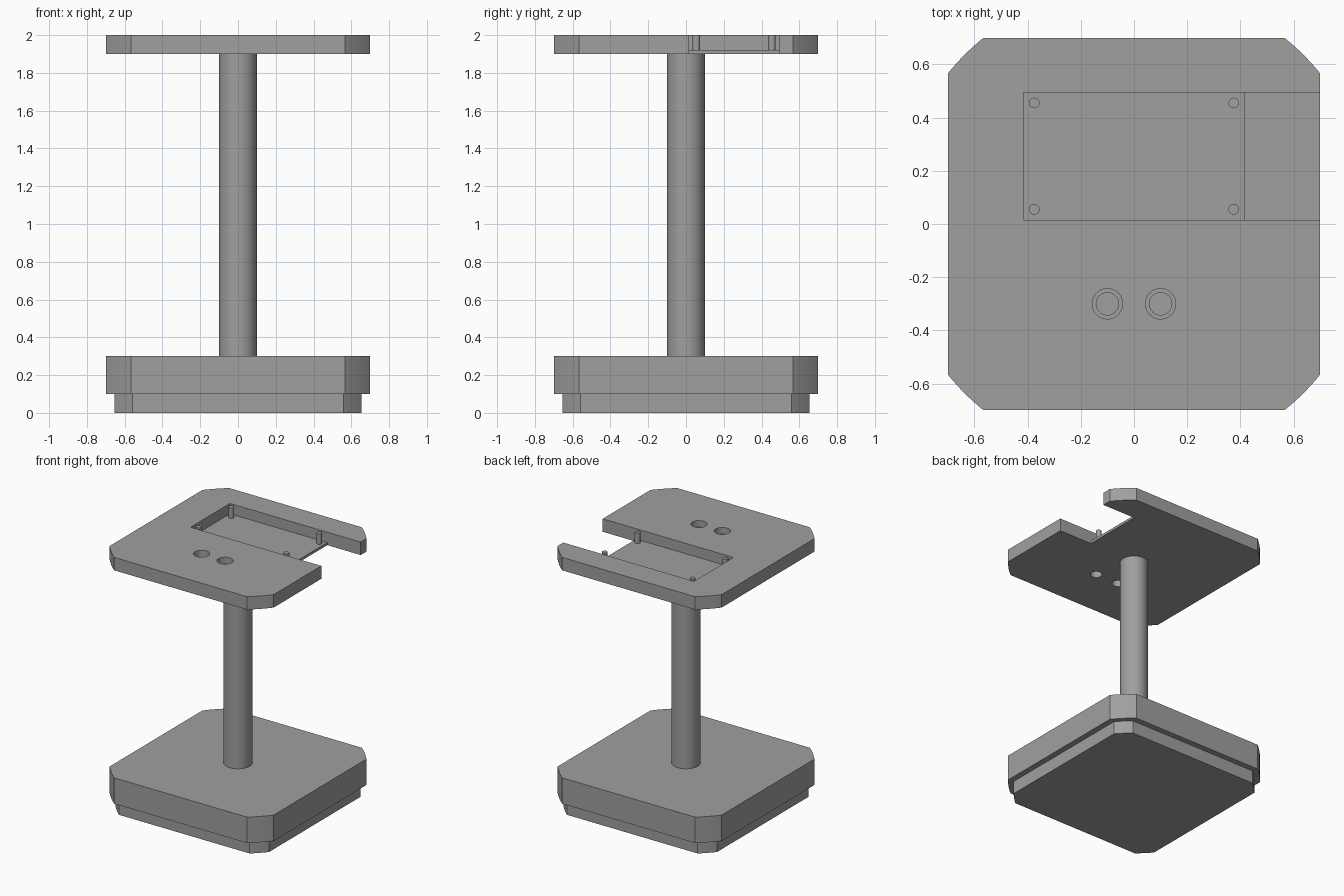
import bpy, bmesh, math

if "Cube" in bpy.data.objects:
    bpy.data.objects.remove(bpy.data.objects["Cube"])

grey = bpy.data.materials.new("plain grey")
grey.diffuse_color = (0.35, 0.35, 0.35, 1)
grey.use_nodes = True
grey.node_tree.nodes["Principled BSDF"].inputs["Base Color"].default_value = grey.diffuse_color


def prism(name, points, place, depth):
    """Extrude a closed outline; place(u, v, d) maps it into space."""
    bm = bmesh.new()
    rings = [[bm.verts.new(place(u, v, d)) for u, v in points] for d in depth]
    n = len(points)
    bm.faces.new(rings[0])
    bm.faces.new(rings[-1])
    for a, b in zip(rings, rings[1:]):
        for i in range(n):
            j = (i + 1) % n
            bm.faces.new((a[i], a[j], b[j], b[i]))
    bmesh.ops.recalc_face_normals(bm, faces=bm.faces)
    mesh = bpy.data.meshes.new(name)
    bm.to_mesh(mesh)
    bm.free()
    mesh.materials.append(grey)
    ob = bpy.data.objects.new(name, mesh)
    bpy.context.collection.objects.link(ob)
    return ob


def circle(r, n=48):
    return [(r * math.cos(math.tau * i / n), r * math.sin(math.tau * i / n)) for i in range(n)]


def activate(ob):
    bpy.ops.object.select_all(action='DESELECT')
    ob.select_set(True)
    bpy.context.view_layer.objects.active = ob


def smooth(ob):
    activate(ob)
    bpy.ops.object.shade_smooth_by_angle(angle=math.radians(30))


def slab(name, half, radius, z0, z1):
    """Square slab whose corners are trimmed by a large circle."""
    start = math.acos(half / radius)
    sweep = math.pi / 2 - 2 * start
    pts = []
    for q in range(4):
        for i in range(9):
            a = q * math.pi / 2 + start + sweep * i / 8
            pts.append((radius * math.cos(a), radius * math.sin(a)))
    return prism(name, pts, lambda u, v, d: (u, v, d), (z0, z1))


def cylinder(name, x, y, r, z0, z1, n=48):
    return prism(name, circle(r, n), lambda u, v, d: (x + u, y + v, d), (z0, z1))


def cut(ob, cutter):
    mod = ob.modifiers.new("cut", 'BOOLEAN')
    mod.operation = 'DIFFERENCE'
    mod.solver = 'EXACT'
    mod.object = cutter
    activate(ob)
    bpy.ops.object.modifier_apply(modifier=mod.name)
    bpy.data.objects.remove(cutter)


# base: foot plate, body and column
smooth(slab("foot_plate", 0.655, 0.86, 0.0, 0.1))
smooth(slab("base_body", 0.70, 0.90, 0.1, 0.3))
smooth(cylinder("column", 0, 0, 0.1, 0.3, 1.9, 64))

# top plate with a shallow tray that opens into a slot on the right edge
top = slab("top_plate", 0.70, 0.90, 1.9, 2.0)
tray = [(-0.415, 1.92), (0.415, 1.92), (0.415, 1.8), (0.8, 1.8), (0.8, 2.1), (-0.415, 2.1)]
cut(top, prism("tray_cutter", tray, lambda u, v, d: (u, d, v), (0.015, 0.495)))

# two stepped through holes
for x in (-0.1, 0.1):
    cut(top, cylinder("hole_cutter", x, -0.3, 0.042, 1.8, 2.1))
    cut(top, cylinder("counterbore_cutter", x, -0.3, 0.057, 1.95, 2.1))
smooth(top)

# mounting pegs in the tray corners
for x in (-0.375, 0.375):
    for y in (0.055, 0.455):
        smooth(cylinder("mounting_peg", x, y, 0.02, 1.92, 2.0, 24))
